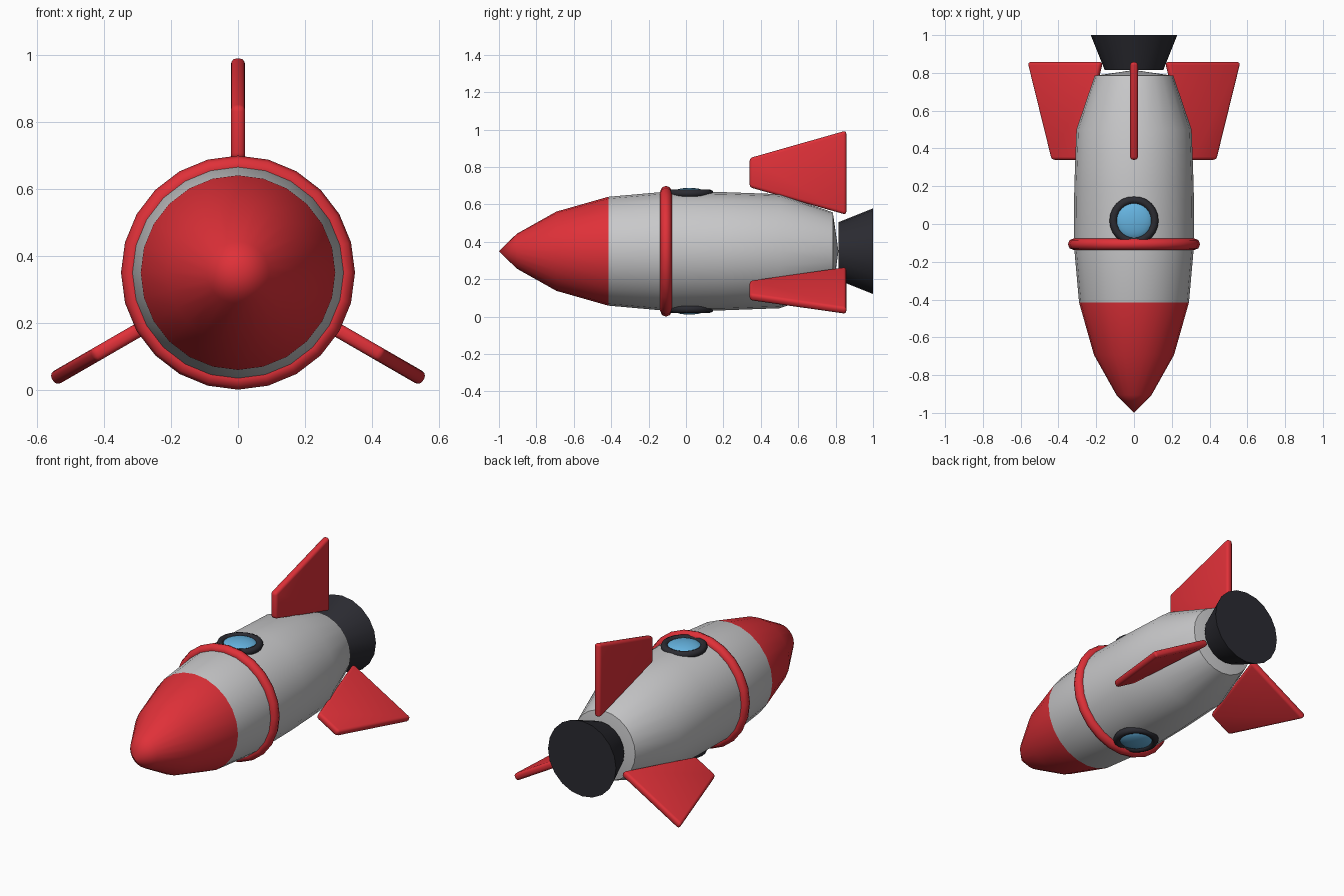
import bpy, bmesh, math
from mathutils import Matrix

if "Cube" in bpy.data.objects:
    bpy.data.objects.remove(bpy.data.objects["Cube"])

CZ = 0.35  # height of the rocket axis


def material(name, rgb):
    m = bpy.data.materials.new(name)
    m.diffuse_color = (*rgb, 1)
    m.use_nodes = True
    m.node_tree.nodes["Principled BSDF"].inputs["Base Color"].default_value = m.diffuse_color
    return m


RED = material("red", (0.74, 0.03, 0.04))
GREY = material("light_grey", (0.58, 0.58, 0.59))
DARK = material("charcoal", (0.024, 0.024, 0.031))
BLUE = material("sky_blue", (0.13, 0.45, 0.74))


def finish(ob, name, mats, angle=40):
    ob.name = name
    for m in mats:
        ob.data.materials.append(m)
    bpy.ops.object.select_all(action='DESELECT')
    bpy.context.view_layer.objects.active = ob
    ob.select_set(True)
    bpy.ops.object.shade_smooth_by_angle(angle=math.radians(angle))
    return ob


def lathe(name, profile, sides, mats, angle=40):
    """Revolve (y, radius) points around the rocket axis."""
    bm = bmesh.new()
    vs = [bm.verts.new((0, y, CZ + r)) for y, r in profile]
    es = [bm.edges.new(p) for p in zip(vs, vs[1:])]
    bmesh.ops.spin(bm, geom=vs + es, cent=(0, 0, CZ), axis=(0, 1, 0),
                   angle=2 * math.pi, steps=sides)
    bmesh.ops.remove_doubles(bm, verts=bm.verts, dist=1e-4)
    bmesh.ops.recalc_face_normals(bm, faces=bm.faces)
    if len(mats) > 1:  # red nose ahead of the seam
        for f in bm.faces:
            f.material_index = 1 if f.calc_center_median().y < -0.415 else 0
    me = bpy.data.meshes.new(name)
    bm.to_mesh(me)
    bm.free()
    ob = bpy.data.objects.new(name, me)
    bpy.context.collection.objects.link(ob)
    return finish(ob, name, mats, angle)


# Hull with painted nose
lathe("hull", [(-1, 0), (-0.905, 0.093), (-0.693, 0.212), (-0.415, 0.291),
               (-0.1, 0.319), (0.2, 0.316), (0.5, 0.305), (0.785, 0.208),
               (0.815, 0)], 24, [GREY, RED])

# Engine nozzle
lathe("nozzle", [(0.815, 0), (0.815, 0.155), (1, 0.229), (1, 0)], 20, [DARK])

# Belt ring around the hull
bpy.ops.mesh.primitive_torus_add(location=(0, -0.107, CZ), rotation=(math.pi / 2, 0, 0),
                                 major_radius=0.319, minor_radius=0.031,
                                 major_segments=24, minor_segments=8)
finish(bpy.context.object, "belt_ring", [RED], 180)

# Portholes on top and underneath
for side, tag in ((1, "top"), (-1, "bottom")):
    z = CZ + side * 0.309
    bpy.ops.mesh.primitive_torus_add(location=(0, 0.018, z), major_radius=0.109,
                                     minor_radius=0.021, major_segments=24, minor_segments=8)
    finish(bpy.context.object, tag + "_porthole_rim", [DARK], 180)
    bpy.ops.mesh.primitive_uv_sphere_add(location=(0, 0.018, z - side * 0.006),
                                         radius=1, segments=24, ring_count=12)
    ob = bpy.context.object
    ob.scale = (0.1, 0.1, 0.036)
    finish(ob, tag + "_porthole_glass", [BLUE], 180)

# Three swept fins with rounded edges
outline = [(0.34, 0.342), (0.34, 0.498), (0.857, 0.645), (0.857, 0.195)]
for i in range(3):
    bm = bmesh.new()
    rings = [[bm.verts.new((x, y, r)) for y, r in outline] for x in (-0.021, 0.021)]
    bm.faces.new(rings[0])
    bm.faces.new(rings[1][::-1])
    for k in range(4):
        n = (k + 1) % 4
        bm.faces.new((rings[0][k], rings[1][k], rings[1][n], rings[0][n]))
    bmesh.ops.recalc_face_normals(bm, faces=bm.faces)
    bmesh.ops.bevel(bm, geom=bm.edges[:], offset=0.016, segments=3,
                    profile=0.5, affect='EDGES')
    bm.transform(Matrix.Translation((0, 0, CZ)) @ Matrix.Rotation(i * 2 * math.pi / 3, 4, 'Y'))
    me = bpy.data.meshes.new("fin")
    bm.to_mesh(me)
    bm.free()
    ob = bpy.data.objects.new("fin", me)
    bpy.context.collection.objects.link(ob)
    finish(ob, "fin_%d" % (i + 1), [RED])
